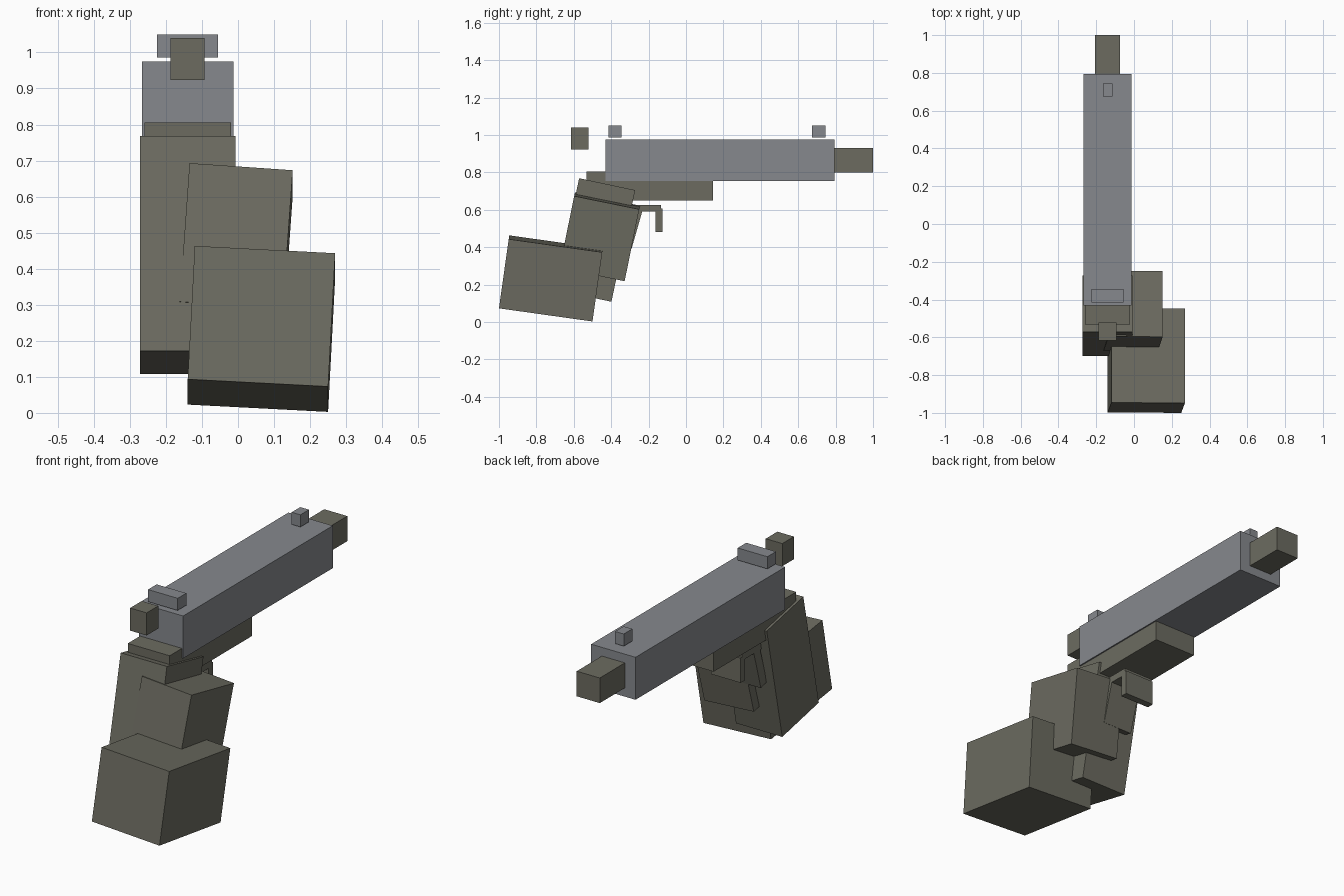
import bpy
from math import radians
from mathutils import Matrix

cube = bpy.data.objects.get("Cube")
if cube:
    bpy.data.objects.remove(cube, do_unlink=True)


def make_material(name, rgb):
    mat = bpy.data.materials.new(name)
    mat.use_nodes = True
    color = (*rgb, 1)
    mat.diffuse_color = color
    bsdf = next(n for n in mat.node_tree.nodes if n.type == "BSDF_PRINCIPLED")
    bsdf.inputs["Base Color"].default_value = color
    bsdf.inputs["Roughness"].default_value = 0.8
    return mat


steel = make_material("steel_grey", (0.24, 0.25, 0.27))
olive = make_material("dark_olive", (0.15, 0.148, 0.118))


def block(name, center, size, mat, pitch=0, roll=0):
    """Box rolled about y, then pitched about x."""
    bpy.ops.mesh.primitive_cube_add(size=1)
    ob = bpy.context.object
    ob.name = name
    turn = Matrix.Rotation(radians(pitch), 4, "X") @ Matrix.Rotation(radians(roll), 4, "Y")
    ob.data.transform(Matrix.Diagonal((*size, 1)))
    ob.matrix_world = Matrix.Translation(center) @ turn
    ob.data.materials.append(mat)
    return ob


MID = -0.14  # centre line of the gun

# Slide and sights
block("slide", (MID, 0.182, 0.865), (0.254, 1.225, 0.22), steel)
block("front_sight", (MID, 0.71, 1.018), (0.05, 0.07, 0.063), steel)
block("rear_sight", (MID, -0.38, 1.018), (0.17, 0.07, 0.063), steel)

# Barrel, hammer and frame
block("barrel", (MID, 0.85, 0.865), (0.132, 0.30, 0.13), olive)
block("hammer", (MID, -0.568, 0.982), (0.095, 0.095, 0.117), olive)
block("frame", (MID, -0.193, 0.728), (0.24, 0.676, 0.155), olive)

# Trigger and its guard
block("guard_bar", (MID, -0.228, 0.608), (0.17, 0.186, 0.036), olive)
block("guard_front", (MID, -0.144, 0.544), (0.17, 0.037, 0.128), olive)
block("trigger", (MID, -0.287, 0.497), (0.17, 0.05, 0.21), olive, pitch=-16)

# Tilted grip with the hand and wrist blocks behind it
block("grip", (MID, -0.485, 0.4385), (0.265, 0.306, 0.61), olive, pitch=-12)
block("hand", (-0.005, -0.461, 0.4555), (0.287, 0.355, 0.393), olive, pitch=-11.5, roll=4)
block("wrist", (0.065, -0.7225, 0.233), (0.39, 0.505, 0.374), olive, pitch=-8, roll=3)
